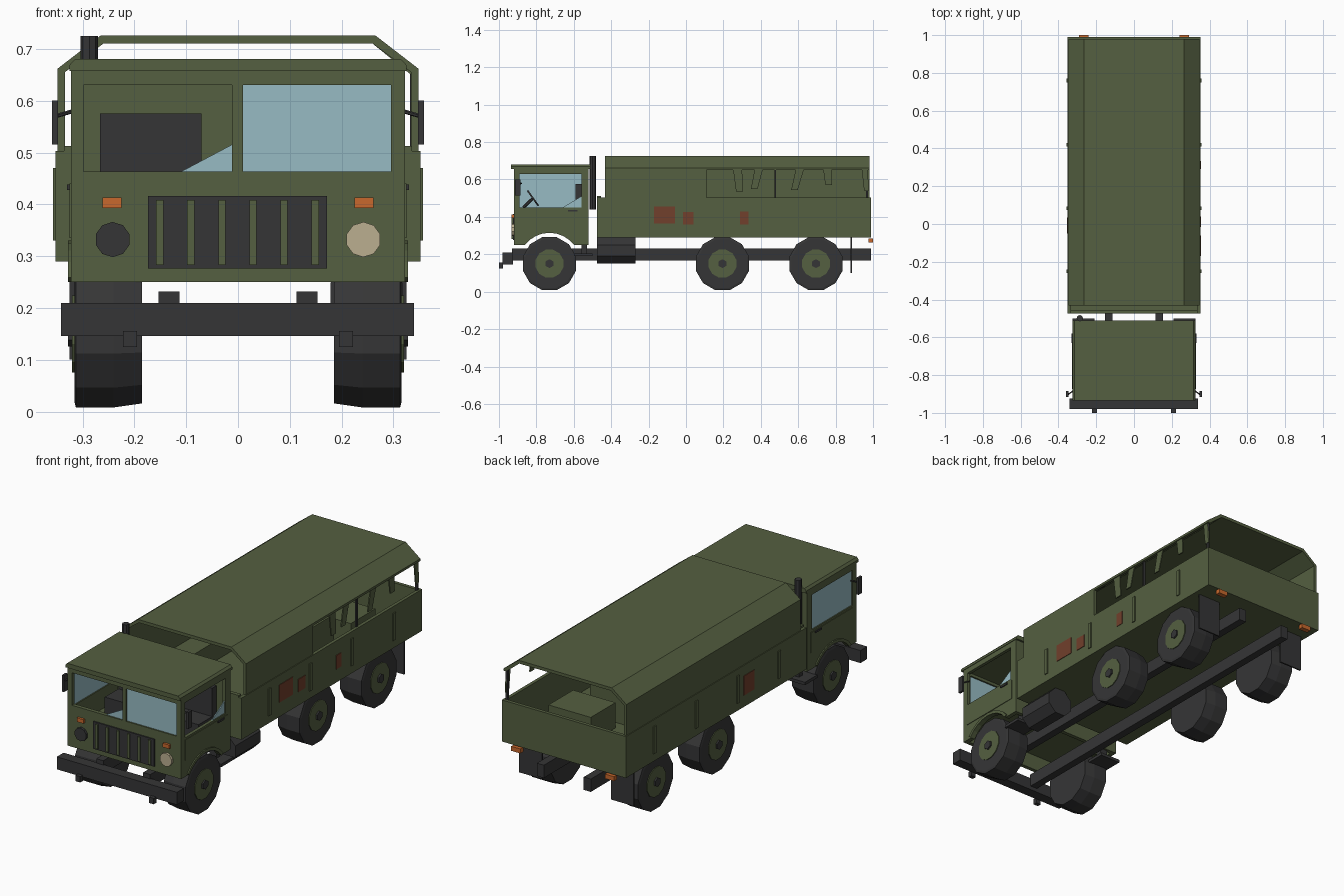
import bpy, bmesh, math
from mathutils import Matrix, Vector

if "Cube" in bpy.data.objects:
    bpy.data.objects.remove(bpy.data.objects["Cube"])


def material(name, r, g, b):
    m = bpy.data.materials.new(name)
    m.diffuse_color = (r, g, b, 1)
    m.use_nodes = True
    m.node_tree.nodes["Principled BSDF"].inputs["Base Color"].default_value = m.diffuse_color
    return m


GREEN = material("olive green", .090, .116, .052)
DARK = material("charcoal", .036, .036, .037)
GLASS = material("pale blue glass", .31, .50, .55)
LAMP = material("lamp beige", .50, .43, .28)
ORANGE = material("indicator orange", .58, .14, .026)
RUST = material("rust brown", .165, .050, .025)


def finish(name, bm, mat):
    bmesh.ops.recalc_face_normals(bm, faces=bm.faces[:])
    me = bpy.data.meshes.new(name)
    bm.to_mesh(me)
    bm.free()
    ob = bpy.data.objects.new(name, me)
    bpy.context.collection.objects.link(ob)
    if mat:
        me.materials.append(mat)
    return ob


def prism(name, pts, axis, lo, hi, mat):
    """Extrude a profile: axis x takes (y, z), axis y takes (x, z)."""
    bm = bmesh.new()
    def at(p, t):
        return (t, p[0], p[1]) if axis == "x" else (p[0], t, p[1])
    a = [bm.verts.new(at(p, lo)) for p in pts]
    b = [bm.verts.new(at(p, hi)) for p in pts]
    n = len(pts)
    bm.faces.new(a)
    bm.faces.new(b[::-1])
    for i in range(n):
        bm.faces.new((a[i], b[i], b[(i + 1) % n], a[(i + 1) % n]))
    return finish(name, bm, mat)


def box(name, x, y, z, mat):
    return prism(name, [(x[0], z[0]), (x[1], z[0]), (x[1], z[1]), (x[0], z[1])], "y", y[0], y[1], mat)


def pair(name, x, y, z, mat):
    """Box on both sides of the centre line."""
    for side, s in (("left", -1), ("right", 1)):
        box(f"{name}_{side}", sorted((s * x[0], s * x[1])), y, z, mat)


def circle(u, v, r, n, turn=0.5):
    return [(u + r * math.cos((i + turn) * math.tau / n), v + r * math.sin((i + turn) * math.tau / n))
            for i in range(n)]


def rod(name, p, q, r, n, mat):
    p, q = Vector(p), Vector(q)
    bm = bmesh.new()
    rot = (q - p).to_track_quat("Z", "Y").to_matrix().to_4x4()
    bmesh.ops.create_cone(bm, cap_ends=True, segments=n, radius1=r, radius2=r, depth=(q - p).length,
                          matrix=Matrix.Translation((p + q) / 2) @ rot)
    return finish(name, bm, mat)


def cut(ob, cutters):
    for c in cutters:
        m = ob.modifiers.new("cut", "BOOLEAN")
        m.operation, m.solver, m.object = "DIFFERENCE", "EXACT", c
    dg = bpy.context.evaluated_depsgraph_get()
    me = bpy.data.meshes.new_from_object(ob.evaluated_get(dg))
    ob.modifiers.clear()
    ob.data = me
    for c in cutters:
        bpy.data.objects.remove(c)


# Cab shell with wheel arches, window openings and hollow inside
AX, AZ = -.73, .15
t0 = math.asin((.25 - AZ) / .165)
arc = [(AX - .165 * math.cos(t0 + (math.pi - 2 * t0) * i / 8),
        AZ + .165 * math.sin(t0 + (math.pi - 2 * t0) * i / 8)) for i in range(9)]
cab = prism("cab_body", [(-.92, .25)] + arc + [(-.52, .25), (-.52, .657), (-.92, .657)],
            "x", -.322, .322, GREEN)
cut(cab, [
    box("cut_inside", (-.305, .305), (-.90, -.54), (.345, .645), None),
    box("cut_underside", (-.30, .30), (-.90, -.54), (.2, .33), None),
    box("cut_screen_left", (-.298, -.012), (-.95, -.88), (.463, .63), None),
    box("cut_screen_right", (.010, .295), (-.95, -.88), (.463, .63), None),
    box("cut_door_windows", (-.4, .4), (-.89, -.56), (.45, .63), None)])
prism("cab_roof", [(-.325, .657), (.325, .657), (.325, .669), (.315, .68), (-.315, .68), (-.325, .669)],
      "y", -.935, -.51, GREEN)

# Glass, with broken panes as corner shards
box("windscreen_right", (.010, .295), (-.913, -.908), (.463, .63), GLASS)
prism("windscreen_shard", [(-.11, .463), (-.012, .463), (-.012, .515)], "y", -.913, -.908, GLASS)
box("door_window_left", (-.316, -.311), (-.89, -.56), (.45, .63), GLASS)
prism("door_window_shard", [(-.66, .45), (-.56, .45), (-.56, .51)], "x", .311, .316, GLASS)

# Wheel arch rims, doors, handles, steps and mirrors
rim = [(AX - r * math.cos(t), AZ + r * math.sin(t))
       for r, ts in ((.165, range(9)), (.18, range(8, -1, -1)))
       for t in [t0 + (math.pi - 2 * t0) * i / 8 for i in ts]]
for side, s in (("left", -1), ("right", 1)):
    prism(f"wheel_arch_{side}", rim, "x", s * .30, s * .328, GREEN)
    rod(f"mirror_arm_{side}", (s * .318, -.88, .58), (s * .352, -.905, .57), .004, 6, DARK)
pair("door_panel", (.32, .325), (-.89, -.55), (.335, .44), GREEN)
pair("door_handle", (.322, .33), (-.63, -.58), (.428, .438), DARK)
pair("cab_step", (.21, .325), (-.60, -.50), (.19, .205), DARK)
pair("step_bracket", (.23, .27), (-.56, -.53), (.20, .335), DARK)
pair("mirror", (.347, .359), (-.915, -.885), (.515, .60), DARK)

# Cab interior
for side, x in (("left", -.168), ("right", .168)):
    box(f"seat_back_{side}", (x - .098, x + .098), (-.59, -.555), (.42, .575), DARK)
    box(f"seat_base_{side}", (x - .098, x + .098), (-.70, -.555), (.345, .43), DARK)
rod("steering_wheel", (.168, -.822, .498), (.168, -.815, .503), .05, 12, DARK)
rod("steering_column", (.168, -.87, .45), (.168, -.818, .50), .008, 6, DARK)

# Grille, lamps and indicators
box("grille", (-.174, .172), (-.926, -.915), (.276, .416), DARK)
for i in range(6):
    x = -.151 + i * .06
    box(f"grille_bar_{i + 1}", (x - .007, x + .007), (-.932, -.92), (.283, .408), GREEN)
prism("headlight_broken", circle(-.242, .332, .034, 10), "y", -.932, -.915, DARK)
prism("headlight", circle(.242, .332, .034, 10), "y", -.932, -.915, LAMP)
pair("indicator", (.225, .262), (-.932, -.915), (.393, .413), ORANGE)

# Bumper, tow hooks, chassis rails and exhaust
box("bumper", (-.342, .34), (-.98, -.925), (.146, .21), DARK)
pair("tow_hook", (.195, .222), (-1, -.978), (.125, .155), DARK)
pair("chassis_rail", (.113, .153), (-.93, .99), (.166, .232), DARK)
rod("exhaust_stack", (-.287, -.499, .44), (-.287, -.499, .725), .017, 8, DARK)
prism("fuel_tank", circle(.248, .22, .072, 8), "x", 0, 1, DARK)
tank = bpy.data.objects["fuel_tank"]
bpy.data.objects.remove(tank)
prism("fuel_tank", circle(.248, .22, .075, 8), "y", -.475, -.27, DARK)


# Wheels: tapered tyre, rim disc and hub cap
def wheel(name, y, s):
    bm = bmesh.new()
    rings = []
    for x, r in ((.185, .139), (.24, .147), (.313, .147), (.316, .135)):
        rings.append([bm.verts.new((s * x, u, v)) for u, v in circle(y, AZ, r, 12)])
    for a, b in zip(rings, rings[1:]):
        for i in range(12):
            bm.faces.new((a[i], a[(i + 1) % 12], b[(i + 1) % 12], b[i]))
    bm.faces.new(rings[0])
    bm.faces.new(rings[-1])
    finish(f"tyre_{name}", bm, DARK)
    prism(f"rim_{name}", circle(y, AZ, .077, 12), "x", s * .31, s * .32, GREEN)
    prism(f"hub_{name}", circle(y, AZ, .024, 6), "x", s * .315, s * .328, DARK)


for row, y in (("front", AX), ("middle", .195), ("rear", .695)):
    for side, s in (("left", -1), ("right", 1)):
        wheel(f"{row}_{side}", y, s)

# Cargo bed with drop sides
box("bed_floor", (-.345, .345), (-.47, .985), (.29, .31), GREEN)
pair("bed_side", (.335, .352), (-.475, .99), (.29, .503), GREEN)
box("bed_front", (-.336, .336), (-.475, -.455), (.29, .513), GREEN)
box("tailgate", (-.336, .336), (.972, .99), (.29, .503), GREEN)
for i, y in enumerate((-.25, .083, .42, .76)):
    pair(f"side_stake_{i + 1}", (.35, .357), (y - .01, y + .01), (.33, .47), GREEN)
pair("mud_flap", (.195, .325), (.88, .888), (.10, .29), DARK)
pair("tail_lamp", (.24, .292), (.975, 1.0), (.262, .285), ORANGE)

# Rust patches
for name, s, y, z in (("large", 1, (-.17, -.06), (.365, .455)), ("small", 1, (-.015, .04), (.36, .425)),
                      ("rear", 1, (.29, .333), (.36, .43)), ("left", -1, (-.05, .035), (.35, .45))):
    box(f"rust_patch_{name}", sorted((s * .35, s * .355)), y, z, RUST)

# Canvas canopy: closed front part, and rear part open on the right side
left_out = [(-.348, .50), (-.348, .662), (-.265, .726)]
left_in = [(-.260, .710), (-.334, .655), (-.334, .50)]
flip = lambda pts: [(-x, z) for x, z in pts[::-1]]
prism("canopy_front", left_out + flip(left_out) + flip(left_in) + left_in, "y", -.432, .11, GREEN)
prism("canopy_rear", left_out + [(.265, .726), (.348, .662), (.348, .65), (.334, .65), (.260, .710)] + left_in,
      "y", .11, .98, GREEN)

# Torn canvas strips and posts in the open side
for i, (y, dy, w, z) in enumerate(((.275, .012, .024, .535), (.39, -.025, .022, .55),
                                   (.61, -.03, .022, .545), (.755, .008, .022, .57), (.955, .01, .016, .54))):
    prism(f"canvas_strip_{i + 1}", [(y - w, .66), (y + w, .66), (y + dy + w * .8, z), (y + dy - w * .8, z)],
          "x", .337, .343, GREEN)
box("side_post", (.332, .342), (.472, .482), (.49, .66), DARK)
box("rear_post", (.332, .342), (.962, .974), (.49, .66), DARK)

# Load in the bed
box("crate_rear", (-.02, .22), (.60, .80), (.31, .44), GREEN)
box("crate_tall", (-.08, .16), (.30, .55), (.31, .49), GREEN)
box("bench_left", (-.335, -.22), (-.40, .93), (.31, .41), GREEN)
